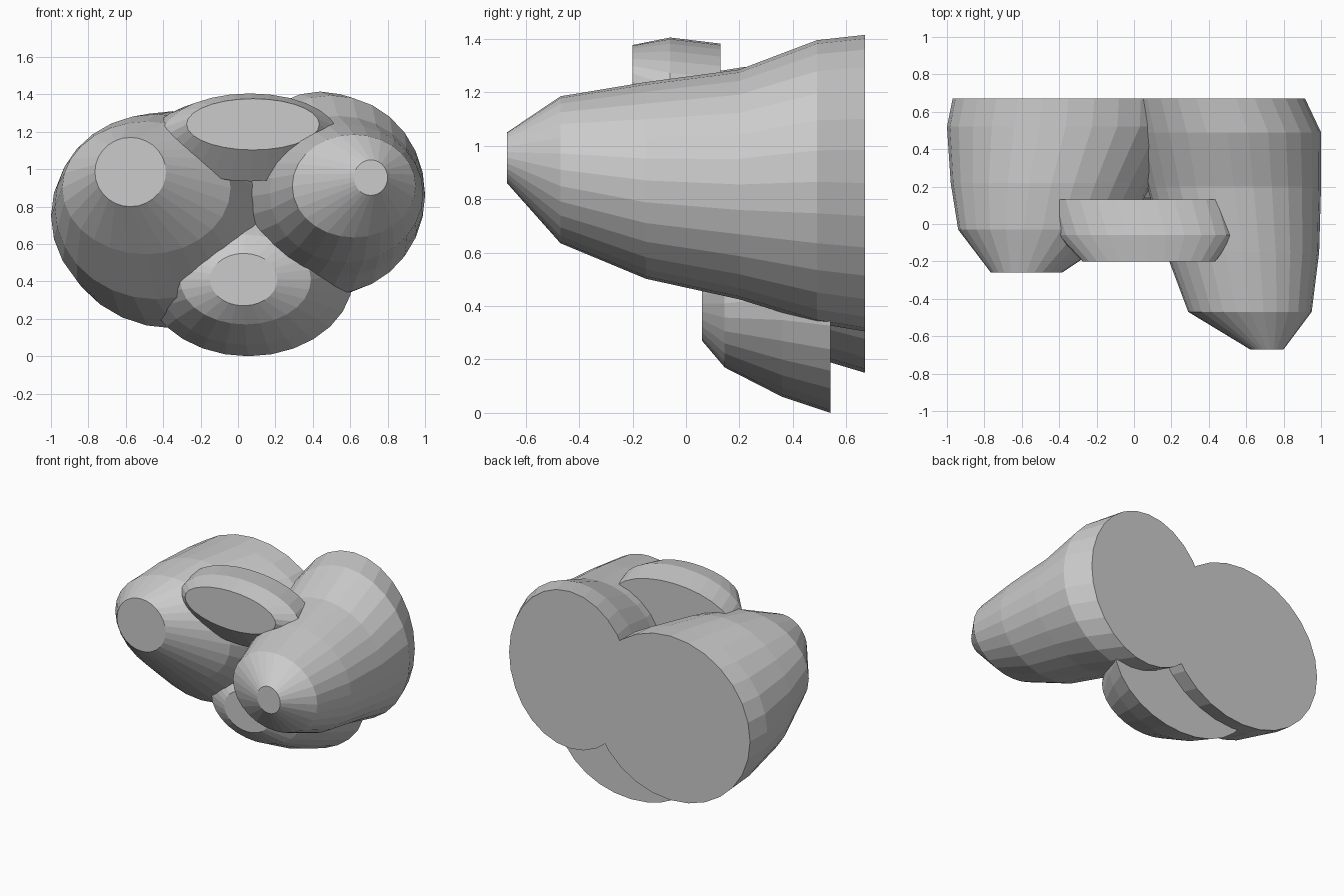
import bpy, bmesh, math

SIDES = 28


def loft(name, rings):
    """Skin elliptical rings (y, centre x, centre z, half width, half height) along y."""
    bm = bmesh.new()
    loops = []
    for y, cx, cz, rx, rz in rings:
        loops.append([bm.verts.new((cx + rx * math.cos(2 * math.pi * i / SIDES), y,
                                    cz + rz * math.sin(2 * math.pi * i / SIDES)))
                      for i in range(SIDES)])
    for a, b in zip(loops, loops[1:]):
        for i in range(SIDES):
            j = (i + 1) % SIDES
            bm.faces.new((a[i], a[j], b[j], b[i]))
    bm.faces.new(loops[0])
    bm.faces.new(loops[-1])
    bmesh.ops.recalc_face_normals(bm, faces=bm.faces)
    mesh = bpy.data.meshes.new(name)
    bm.to_mesh(mesh)
    bm.free()
    bpy.context.collection.objects.link(bpy.data.objects.new(name, mesh))


# Long tapered lobe on the +x side
loft("right_lobe", [
    (-0.67, 0.71, 0.955, 0.09, 0.095),
    (-0.47, 0.62, 0.91, 0.33, 0.275),
    (-0.15, 0.58, 0.87, 0.41, 0.368),
    (0.20, 0.535, 0.855, 0.465, 0.43),
    (0.49, 0.50, 0.865, 0.50, 0.53),
    (0.67, 0.44, 0.86, 0.475, 0.555)])

# Shorter, fatter lobe on the -x side
loft("left_lobe", [
    (-0.26, -0.575, 0.985, 0.19, 0.185),
    (-0.03, -0.49, 0.90, 0.45, 0.355),
    (0.22, -0.44, 0.80, 0.54, 0.495),
    (0.52, -0.365, 0.75, 0.635, 0.555),
    (0.67, -0.35, 0.73, 0.62, 0.58)])

# Flat saddle bridging the two lobes on top
loft("top_saddle", [
    (-0.20, 0.08, 1.24, 0.355, 0.137),
    (-0.06, 0.065, 1.17, 0.475, 0.235),
    (0.13, 0.01, 1.16, 0.48, 0.222)])

# Small lobe tucked underneath
loft("bottom_lobe", [
    (0.06, 0.03, 0.41, 0.18, 0.14),
    (0.145, 0.04, 0.41, 0.35, 0.24),
    (0.36, 0.045, 0.43, 0.48, 0.37),
    (0.54, 0.055, 0.42, 0.56, 0.42)])
